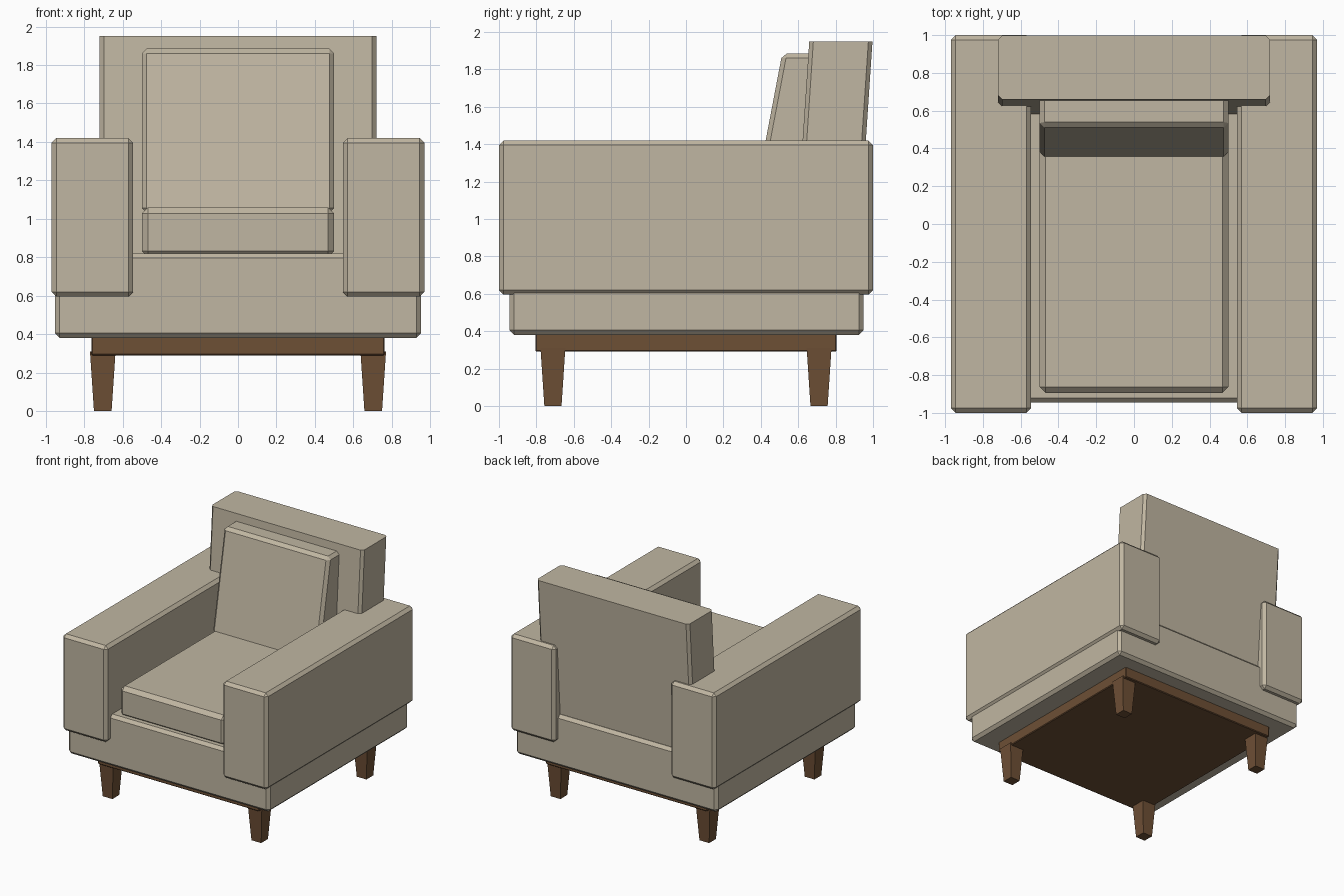
import bpy, bmesh

if "Cube" in bpy.data.objects:
    bpy.data.objects.remove(bpy.data.objects["Cube"])


def material(name, rgb):
    m = bpy.data.materials.new(name)
    m.diffuse_color = (*rgb, 1.0)
    m.use_nodes = True
    m.node_tree.nodes["Principled BSDF"].inputs["Base Color"].default_value = m.diffuse_color
    return m


FABRIC = material("beige fabric", (0.53, 0.47, 0.36))
WOOD = material("brown wood", (0.155, 0.079, 0.036))


def box(name, mat, x, y, z, bevel=0.025, lean=0.0, taper=1.0, vertical_only=False):
    """Chamfered box from (min, max) ranges; lean shears y with z, taper narrows the bottom."""
    bm = bmesh.new()
    bmesh.ops.create_cube(bm, size=1.0)
    for v in bm.verts:
        v.co = [r[0] + (c + 0.5) * (r[1] - r[0]) for c, r in zip(v.co, (x, y, z))]
    if bevel:
        edges = [e for e in bm.edges
                 if not vertical_only or abs(e.verts[0].co.z - e.verts[1].co.z) > 0.01]
        bmesh.ops.bevel(bm, geom=edges, offset=bevel, segments=1, affect='EDGES')
    cx, cy = sum(x) / 2, sum(y) / 2
    for v in bm.verts:
        k = taper + (1 - taper) * (v.co.z - z[0]) / (z[1] - z[0])
        v.co.x = cx + (v.co.x - cx) * k
        v.co.y = cy + (v.co.y - cy) * k + lean * (v.co.z - z[0])
    me = bpy.data.meshes.new(name)
    bm.to_mesh(me)
    bm.free()
    me.materials.append(mat)
    ob = bpy.data.objects.new(name, me)
    bpy.context.collection.objects.link(ob)
    return ob


# Upholstered base and wooden frame beneath it
box("base", FABRIC, (-0.953, 0.953), (-0.945, 0.95), (0.38, 0.82))
box("wood_frame", WOOD, (-0.763, 0.763), (-0.805, 0.805), (0.29, 0.40), bevel=0.006)

# Arms and tapered legs, mirrored left and right
for sx, side in ((-1, "left"), (1, "right")):
    box(side + "_arm", FABRIC, sorted((sx * 0.545, sx * 0.97)), (-1.0, 1.0), (0.595, 1.42))
    for sy, end in ((-1, "front"), (1, "back")):
        box(f"{end}_{side}_leg", WOOD, sorted((sx * 0.637, sx * 0.77)),
            sorted((sy * 0.645, sy * 0.778)), (0.0, 0.31), bevel=0.0, taper=0.69)

# Leaning backrest with a flat top
box("backrest", FABRIC, (-0.72, 0.72), (0.582, 0.92), (0.80, 1.95),
    bevel=0.022, lean=0.067, vertical_only=True)

# Loose cushions
box("seat_cushion", FABRIC, (-0.5, 0.5), (-0.895, 0.62), (0.80, 1.06), bevel=0.032)
box("back_cushion", FABRIC, (-0.5, 0.5), (0.352, 0.60), (1.03, 1.885), lean=0.19)
